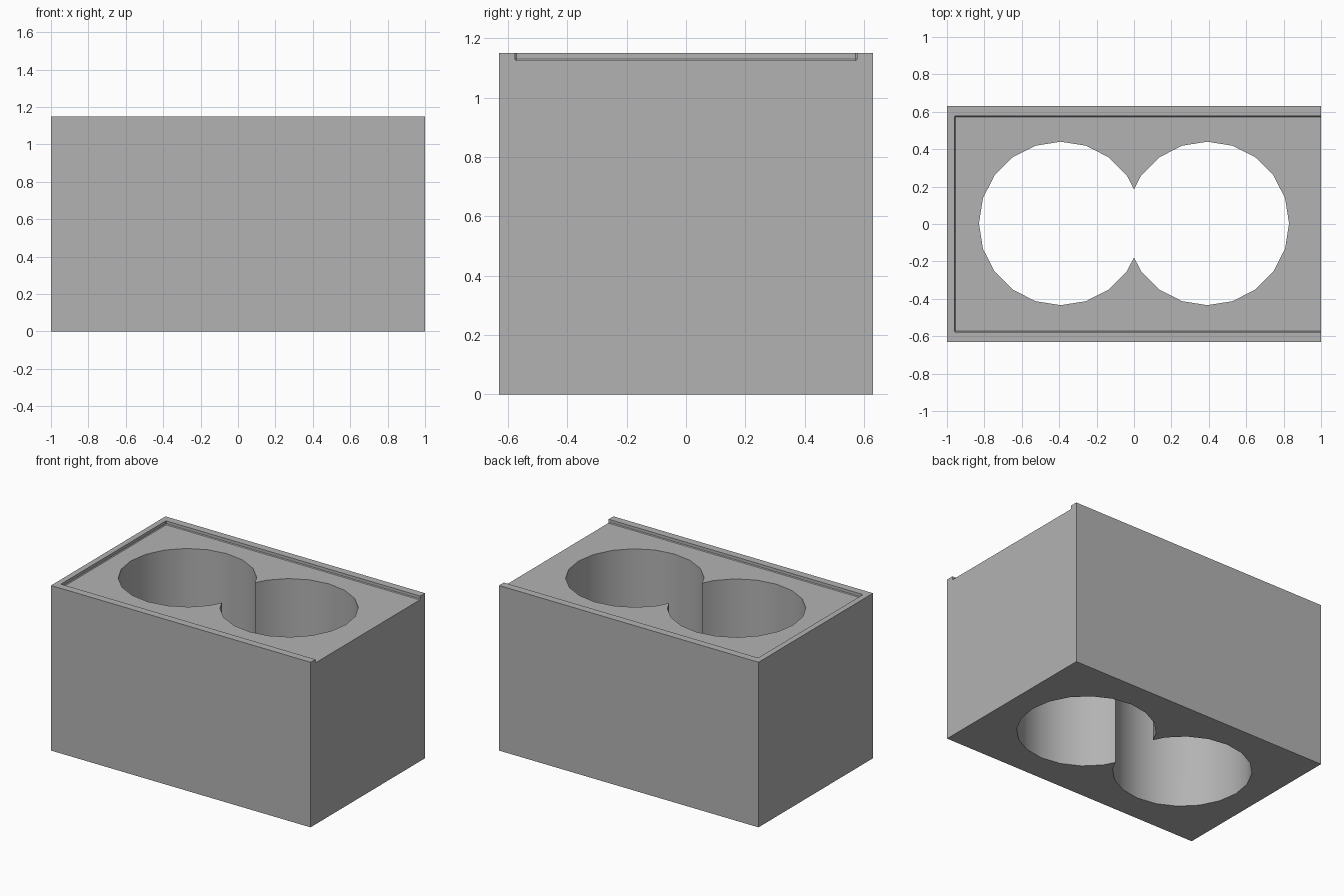
import bpy
import math

if "Cube" in bpy.data.objects:
    bpy.data.objects.remove(bpy.data.objects["Cube"], do_unlink=True)

HEIGHT = 1.15
FLOOR = 1.125      # bottom of the lid recess

gray = bpy.data.materials.new("plain_gray")
gray.use_nodes = True
colour = (0.45, 0.45, 0.45, 1)
gray.diffuse_color = colour
gray.node_tree.nodes["Principled BSDF"].inputs["Base Color"].default_value = colour


def box(name, low, high):
    centre = [(a + b) / 2 for a, b in zip(low, high)]
    bpy.ops.mesh.primitive_cube_add(size=1, location=centre)
    obj = bpy.context.object
    obj.name = name
    obj.scale = [b - a for a, b in zip(low, high)]
    bpy.ops.object.transform_apply(location=True, rotation=False, scale=True)
    obj.data.materials.append(gray)
    return obj


def apply(obj, modifier):
    bpy.ops.object.select_all(action="DESELECT")
    obj.select_set(True)
    bpy.context.view_layer.objects.active = obj
    bpy.ops.object.modifier_apply(modifier=modifier.name)


def cut(target, cutter):
    mod = target.modifiers.new("cut", "BOOLEAN")
    mod.operation = "DIFFERENCE"
    mod.solver = "EXACT"
    mod.object = cutter
    apply(target, mod)
    bpy.data.objects.remove(cutter, do_unlink=True)


# Solid block
holder = box("holder_block", (-1, -0.63, 0), (1, 0.63, HEIGHT))

# Shallow lid recess, open at the left end, with slightly eased corners
recess = box("recess_cutter", (-0.96, -0.577, FLOOR), (1.2, 0.577, HEIGHT + 0.2))
ease = recess.modifiers.new("ease", "BEVEL")
ease.width = 0.005
ease.segments = 1
apply(recess, ease)
cut(holder, recess)

# Two overlapping through holes
for side in (-1, 1):
    bpy.ops.mesh.primitive_cylinder_add(
        vertices=20, radius=0.437, depth=3, location=(side * 0.392, 0.003, 0.5))
    hole = bpy.context.object
    hole.name = "hole_cutter"
    hole.data.materials.append(gray)
    cut(holder, hole)

# Smooth hole walls, sharp box edges
bpy.ops.object.select_all(action="DESELECT")
holder.select_set(True)
bpy.context.view_layer.objects.active = holder
bpy.ops.object.shade_smooth_by_angle(angle=math.radians(30))
